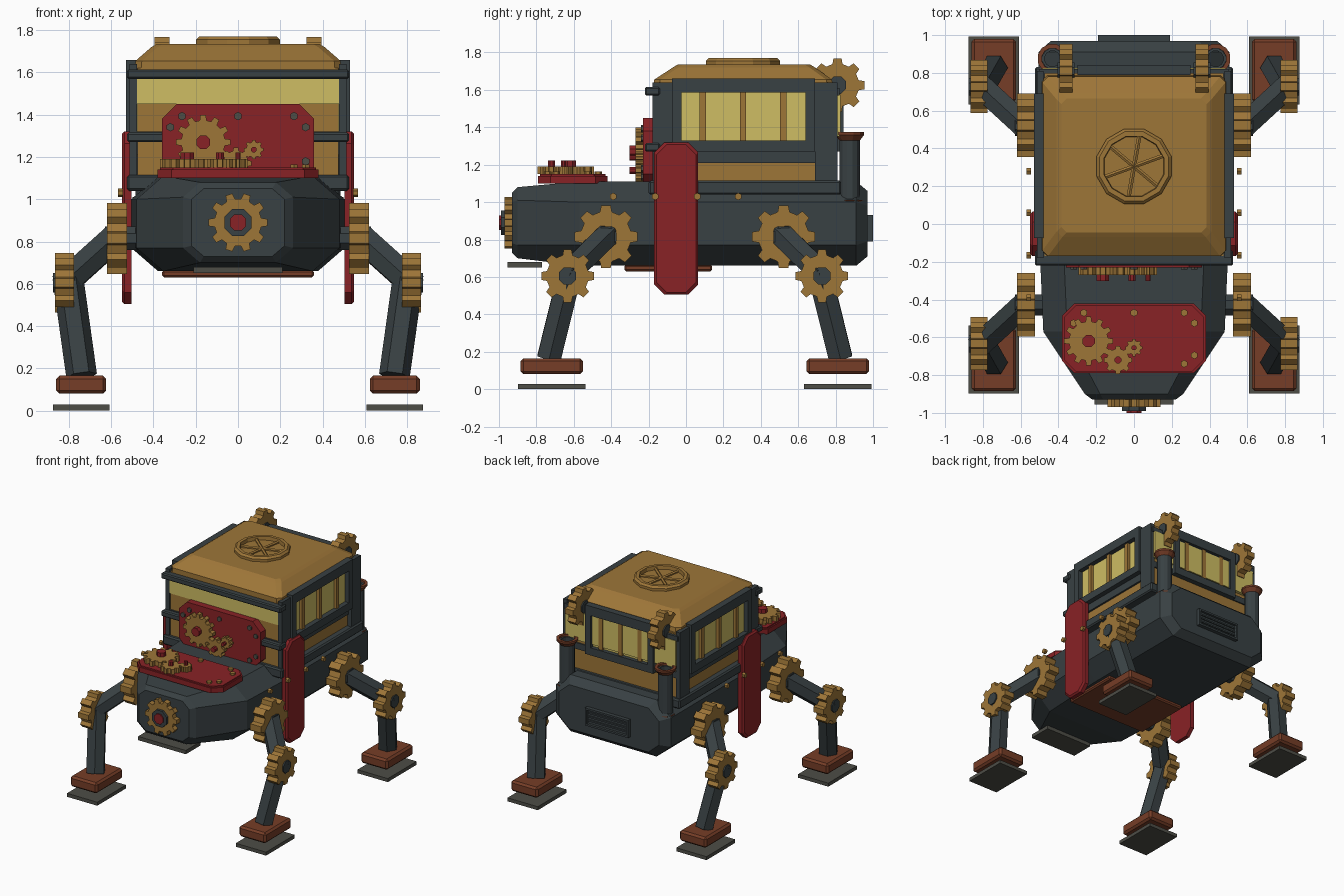
import bpy, bmesh, math
from mathutils import Vector

if "Cube" in bpy.data.objects:
    bpy.data.objects.remove(bpy.data.objects["Cube"])


def material(name, r, g, b):
    m = bpy.data.materials.new(name)
    m.use_nodes = True
    m.diffuse_color = (r, g, b, 1)
    node = m.node_tree.nodes["Principled BSDF"]
    node.inputs["Base Color"].default_value = (r, g, b, 1)
    node.inputs["Roughness"].default_value = 0.7
    return m


IRON = material("dark iron", 0.040, 0.052, 0.056)
BRASS = material("brass", 0.34, 0.18, 0.039)
GLASS = material("yellow glass", 0.62, 0.51, 0.125)
RED = material("red enamel", 0.25, 0.016, 0.019)
RUST = material("rusty copper", 0.18, 0.047, 0.020)
STEEL = material("grey steel", 0.075, 0.075, 0.062)


def finish(name, bm, mat):
    bmesh.ops.recalc_face_normals(bm, faces=bm.faces[:])
    mesh = bpy.data.meshes.new(name)
    bm.to_mesh(mesh)
    bm.free()
    mesh.materials.append(mat)
    ob = bpy.data.objects.new(name, mesh)
    bpy.context.collection.objects.link(ob)
    return ob


def loft(name, rings, mat, cap=True, closed=False):
    bm = bmesh.new()
    loops = [[bm.verts.new(p) for p in ring] for ring in rings]
    pairs = list(zip(loops, loops[1:]))
    if closed:
        pairs.append((loops[-1], loops[0]))
    n = len(loops[0])
    for a, b in pairs:
        for i in range(n):
            j = (i + 1) % n
            bm.faces.new((a[i], a[j], b[j], b[i]))
    if cap and not closed:
        bm.faces.new(loops[0])
        bm.faces.new(loops[-1])
    return finish(name, bm, mat)


def box(name, x, y, z, mat, bevel=0.0):
    """Box from (low, high) pairs."""
    bm = bmesh.new()
    bmesh.ops.create_cube(bm, size=1)
    for v in bm.verts:
        v.co = [r[0] if c < 0 else r[1] for c, r in zip(v.co, (x, y, z))]
    if bevel:
        bmesh.ops.bevel(bm, geom=bm.edges[:], offset=bevel, segments=1, affect='EDGES')
    return finish(name, bm, mat)


def place(u, v, d, axis):
    return {"x": (d, u, v), "y": (u, d, v), "z": (u, v, d)}[axis]


def prism(name, pts, d0, d1, axis, mat):
    return loft(name, [[place(u, v, d, axis) for u, v in pts] for d in (d0, d1)], mat)


def circle(u, v, r, n=8):
    return [(u + r * math.cos(math.tau * (i + .5) / n),
             v + r * math.sin(math.tau * (i + .5) / n)) for i in range(n)]


def octagon(u0, u1, v0, v1, c, k=None):
    k = k or c
    return [(u0 + c, v0), (u1 - c, v0), (u1, v0 + k), (u1, v1 - k),
            (u1 - c, v1), (u0 + c, v1), (u0, v1 - k), (u0, v0 + k)]


def gear(name, u, v, r, d0, d1, axis, teeth=8, mat=BRASS):
    pts = []
    for i in range(teeth):
        for f, q in ((-.30, .80), (-.19, 1), (.19, 1), (.30, .80)):
            a = math.tau * (i + f) / teeth
            pts.append((u + r * q * math.cos(a), v + r * q * math.sin(a)))
    return prism(name, pts, d0, d1, axis, mat)


def turned(name, x, y, profile, n, mat, closed=False):
    """Stack of circles from (radius, z) points."""
    return loft(name, [[(a, b, z) for a, b in circle(x, y, r, n)] for r, z in profile],
                mat, closed=closed)


def strut(name, a, b, r, mat):
    a, b = Vector(a), Vector(b)
    turn = (b - a).to_track_quat('Z', 'Y')
    rim = [turn @ Vector((x, y, 0)) for x, y in circle(0, 0, r, 6)]
    return loft(name, [[p + e for p in rim] for e in (a, b)], mat)


# Hull with faceted nose and tail
sections = [(-.93, .22, .73, 1.05, .05), (-.90, .26, .70, 1.08, .07),
            (-.57, .48, .66, 1.11, .11), (0, .505, .66, 1.11, .11),
            (.91, .505, .66, 1.11, .11), (.97, .44, .71, 1.06, .08)]
loft("hull", [[(x, y, z) for x, z in octagon(-w, w, lo, hi, c * 1.15, c)]
              for y, w, lo, hi, c in sections], IRON)
box("belly_plate", (-.36, .36), (-.33, .14), (.63, .665), RUST, .01)
box("chin_plate", (-.21, .21), (-.955, -.77), (.65, .68), STEEL)

# Nose gear
gear("nose_gear", 0, .89, .14, -.97, -.92, "y", 10)
prism("nose_hub", circle(0, .89, .07), -.99, -.92, "y", IRON)
prism("nose_cap", circle(0, .89, .042), -1.0, -.95, "y", RED)

# Tail grille
box("grille_back", (-.18, .18), (.96, .98), (.80, .92), IRON)
for z in (.79, .915):
    box("grille_rim", (-.19, .19), (.96, 1.0), (z, z + .015), IRON)
for s in (-1, 1):
    box("grille_side", (s * .182 - .008, s * .182 + .008), (.96, 1.0), (.79, .93), IRON)
for i in range(3):
    z = .825 + i * .03
    box("grille_slat", (-.17, .17), (.96, .99), (z, z + .012), IRON)


def gear_train(u, v, d, out, axis):
    """Three meshing gears with red hubs, stacked outward from depth d."""
    for name, du, dv, r, n, hub in (("large", 0, 0, .13, 12, .035),
                                    ("middle", .155, -.10, .075, 8, .02),
                                    ("small", .24, -.035, .046, 8, .014)):
        gear(name + "_train_gear", u + du, v + dv, r, d, d + out * .04, axis, n)
        prism(name + "_train_hub", circle(u + du, v + dv, hub), d, d + out * .072, axis, RED)


# Hood plate and upright front plate
prism("hood_plate", octagon(-.38, .38, -.79, -.42, .065), 1.10, 1.14, "z", RED)
prism("hood_plate_top", octagon(-.37, .37, -.78, -.43, .062), 1.14, 1.15, "z", RED)
gear_train(-.24, -.62, 1.15, 1, "z")
prism("front_plate", octagon(-.36, .36, 1.08, 1.45, .07), -.23, -.17, "y", RED)
gear_train(-.165, 1.27, -.23, -1, "y")
for x, dv in ((-.265, .135), (0, .135), (.265, .135), (.32, .08), (-.32, .08),
              (.32, -.09), (.265, -.135)):
    prism("hood_rivet", circle(x, -.605 + dv, .02, 6), 1.14, 1.165, "z", BRASS)
    prism("front_rivet", circle(x, 1.265 + dv * .95, .02, 6), -.24, -.22, "y", STEEL)

# Cabin core, sill, belt and cross beams
box("cabin_wall", (-.475, .475), (-.17, .80), (1.10, 1.62), BRASS)
box("cabin_sill", (-.525, .525), (-.20, .83), (1.04, 1.115), IRON, .01)
box("cabin_step", (-.49, .49), (-.12, .79), (1.21, 1.28), IRON)
box("cabin_belt", (-.51, .51), (-.18, .81), (1.27, 1.32), IRON)
for z in (1.27, 1.57):
    box("front_beam", (-.525, .525), (-.22, -.14), (z, z + .045), IRON, .008)
box("rear_beam", (-.50, .50), (.77, .82), (1.57, 1.61), IRON)
box("windscreen", (-.485, .485), (-.178, -.10), (1.45, 1.575), GLASS)
box("rear_glass", (-.485, .485), (.70, .825), (1.35, 1.575), GLASS)
for s in (-1, 1):
    x = sorted((s * .478, s * .513))
    box("front_post", x, (-.18, -.075), (1.10, 1.64), IRON)
    box("rear_post", x, (.69, .81), (1.10, 1.64), IRON)


def window(name, u0, u1, d_in, d_out, axis, mullions):
    """Framed window with brass mullions, facing along the axis."""
    def part(label, a, b, z0, z1, d, mat):
        d = sorted((d_in, d))
        box(name + label, *((d, (a, b)) if axis == "x" else ((a, b), d)), (z0, z1), mat)
    mid = d_in + (d_out - d_in) * .4
    part("_pane", u0, u1, 1.28, 1.64, mid, GLASS)
    part("_head", u0, u1, 1.585, 1.66, d_out, IRON)
    part("_ledge", u0, u1, 1.27, 1.33, d_out, IRON)
    for a in (u0, u1 - .05):
        part("_jamb", a, a + .05, 1.33, 1.585, d_out, IRON)
    for m in mullions:
        part("_mullion", m - .017, m + .017, 1.32, 1.60, d_in + (d_out - d_in) * .75, BRASS)


for s in (-1, 1):
    window("side_window", -.075, .69, s * .465, s * .53, "x", (.09, .305, .52))
window("rear_window", -.30, .30, .79, .842, "y", (-.17, 0, .17))

# Roof with sloped edges
roof = [(1.60, .49, -.17, .79), (1.655, .485, -.17, .78),
        (1.72, .41, -.07, .69), (1.735, .385, -.045, .665)]
loft("roof", [[(x, y, z) for x, y in octagon(-w, w, y0, y1, .03)]
              for z, w, y0, y1 in roof], BRASS)

# Round roof vent
turned("vent_disc", 0, .305, [(.18, 1.72), (.18, 1.742)], 12, BRASS)
turned("vent_ring", 0, .305, [(.205, 1.73), (.205, 1.755), (.19, 1.77),
                              (.165, 1.77), (.16, 1.73)], 12, BRASS, closed=True)
for i in range(3):
    a = math.radians(20 + 60 * i)
    d = Vector((math.cos(a), math.sin(a), 0)) * .165
    c = Vector((0, .305, 1.745))
    strut("vent_spoke", c - d, c + d, .013, BRASS)

for s in (-1, 1):
    # Rear corner gears
    gear("roof_gear", .81, 1.625, .145, s * .325, s * .395, "x", 8)
    prism("roof_gear_hub", circle(.81, 1.625, .05), s * .315, s * .405, "x", IRON)

    # Exhaust stacks
    px, py = s * .432, .875
    turned("exhaust_pipe", px, py, [(.056, .98), (.056, 1.36), (.042, 1.36), (.042, 1.02)],
           12, IRON)
    turned("exhaust_collar", px, py, [(.07, .985), (.07, 1.01)], 12, RUST)
    turned("exhaust_flange", px, py, [(.057, 1.33), (.08, 1.36), (.08, 1.375),
                                      (.057, 1.375)], 12, RUST, closed=True)

    # Side shields and rivets
    loft("side_shield", [[(s * d, u, v) for u, v in octagon(-.17 + i, .065 - i, .505 + i, 1.32 - i, .055)]
                         for d, i in ((.505, 0), (.538, 0), (.55, .012))], RED)
    for y in (-.39, -.165, .06, .28):
        prism("side_rivet", circle(y, 1.03, .02, 6), s * .545, s * .568, "x", BRASS)

    # Legs, front and back
    for t in (-1, 1):
        y = lambda off: .047 + t * off
        gear("hip_gear", y(.475), .815, .17, s * .525, s * .62, "x", 8)
        prism("hip_axle", circle(y(.475), .815, .06), s * .45, s * .63, "x", IRON)
        strut("upper_leg", (s * .57, y(.46), .83), (s * .82, y(.69), .605), .073, IRON)
        gear("knee_gear", y(.68), .605, .142, s * .775, s * .865, "x", 8)
        prism("knee_axle", circle(y(.68), .605, .05), s * .765, s * .875, "x", IRON)
        strut("lower_leg", (s * .805, y(.665), .63), (s * .74, y(.78), .165), .073, IRON)
        fx, fy = s * .742, y(.765)
        box("foot", (fx - .118, fx + .118), (fy - .167, fy + .167), (.08, .165), RUST, .015)
        box("foot_pad", (fx - .133, fx + .133), (fy - .18, fy + .18), (0, .028), STEEL)
